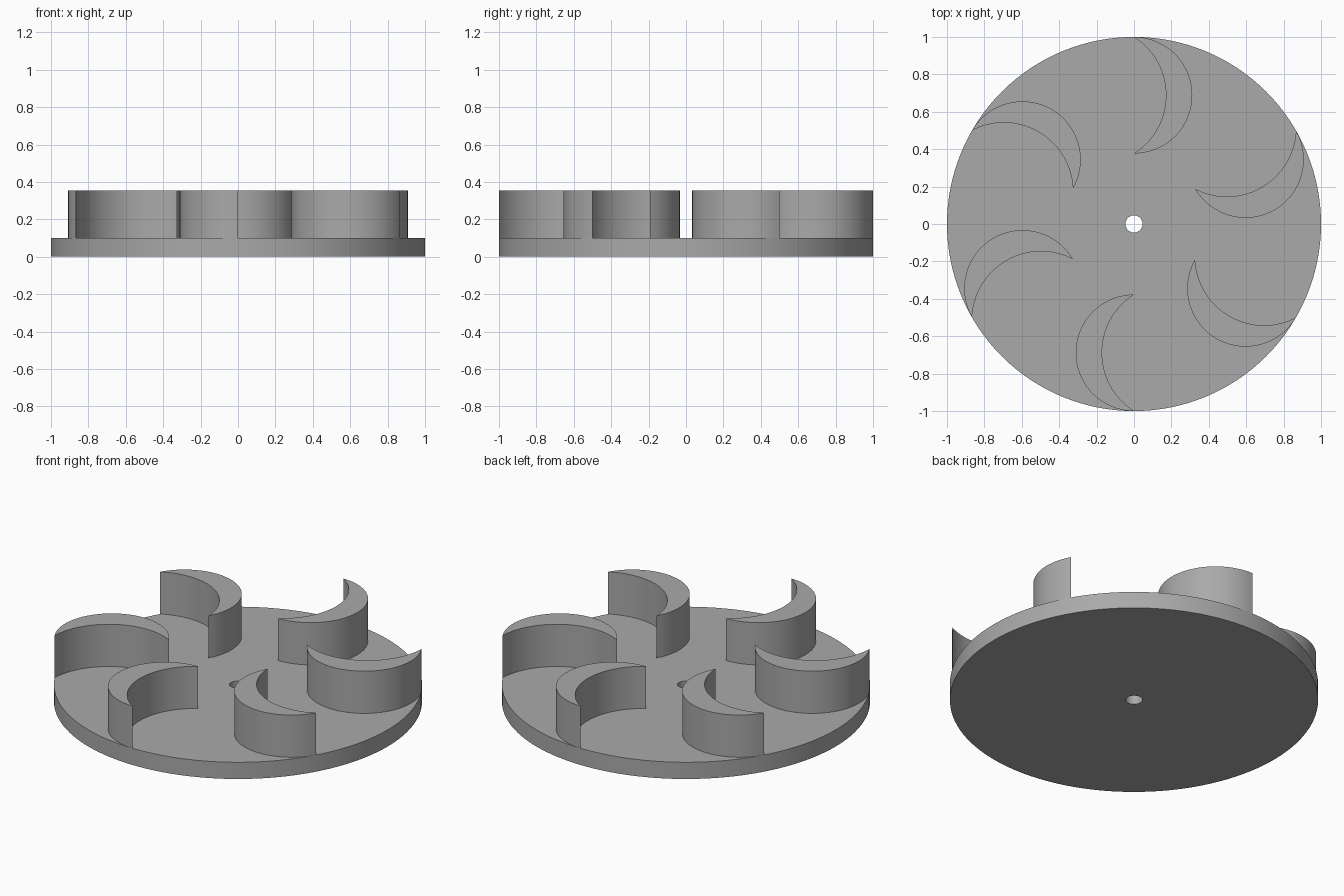
import bpy, bmesh, math
from mathutils import Matrix

if "Cube" in bpy.data.objects:
    bpy.data.objects.remove(bpy.data.objects["Cube"])

grey = bpy.data.materials.new("plain grey")
grey.diffuse_color = (0.40, 0.40, 0.40, 1)
grey.use_nodes = True
grey.node_tree.nodes["Principled BSDF"].inputs["Base Color"].default_value = grey.diffuse_color


def finish(bm, name):
    bmesh.ops.recalc_face_normals(bm, faces=bm.faces)
    mesh = bpy.data.meshes.new(name)
    bm.to_mesh(mesh)
    bm.free()
    obj = bpy.data.objects.new(name, mesh)
    bpy.context.collection.objects.link(obj)
    mesh.materials.append(grey)
    bpy.ops.object.select_all(action='DESELECT')
    obj.select_set(True)
    bpy.context.view_layer.objects.active = obj
    bpy.ops.object.shade_smooth_by_angle(angle=math.radians(30))
    return obj


def arc(cx, cy, r, half, n):
    """Points from the top to the bottom of an arc bulging towards +x."""
    return [(cx + r * math.cos(half - 2 * half * i / n),
             cy + r * math.sin(half - 2 * half * i / n)) for i in range(n + 1)]


# Base disc with a through hole for the shaft
R, HOLE, THICK, N = 1.0, 0.046, 0.10, 128
bm = bmesh.new()
loop = [(HOLE, 0), (R, 0), (R, THICK), (HOLE, THICK)]
rings = [[bm.verts.new((r * math.cos(2 * math.pi * i / N),
                        r * math.sin(2 * math.pi * i / N), z)) for r, z in loop]
         for i in range(N)]
for i in range(N):
    a, b = rings[i], rings[(i + 1) % N]
    for k in range(4):
        m = (k + 1) % 4
        bm.faces.new((a[k], b[k], b[m], a[m]))
finish(bm, "base_disc")

# Crescent blades: a half circle outside, a shallower arc inside
TOP, HALF, SAG, MID, STEPS = 0.353, 0.3115, 0.171, 0.6885, 40
r_in = (HALF ** 2 + SAG ** 2) / (2 * SAG)
outer = arc(0, MID, HALF, math.pi / 2, STEPS)
inner = arc(SAG - r_in, MID, r_in, math.asin(HALF / r_in), STEPS)

for n in range(6):
    bm = bmesh.new()
    turn = Matrix.Rotation(n * math.pi / 3, 4, 'Z')
    levels = []
    for z in (THICK, TOP):
        o = [bm.verts.new((x, y, z)) for x, y in outer]
        i = [o[0]] + [bm.verts.new((x, y, z)) for x, y in inner[1:-1]] + [o[-1]]
        levels.append((o, i))
        # Crescent cap, filled between the two arcs
        for k in range(STEPS):
            bm.faces.new(list(dict.fromkeys((o[k], o[k + 1], i[k + 1], i[k]))))
    for low, high in zip(*levels):
        for k in range(STEPS):
            bm.faces.new((low[k], low[k + 1], high[k + 1], high[k]))
    bm.transform(turn)
    finish(bm, f"blade_{n + 1}")
